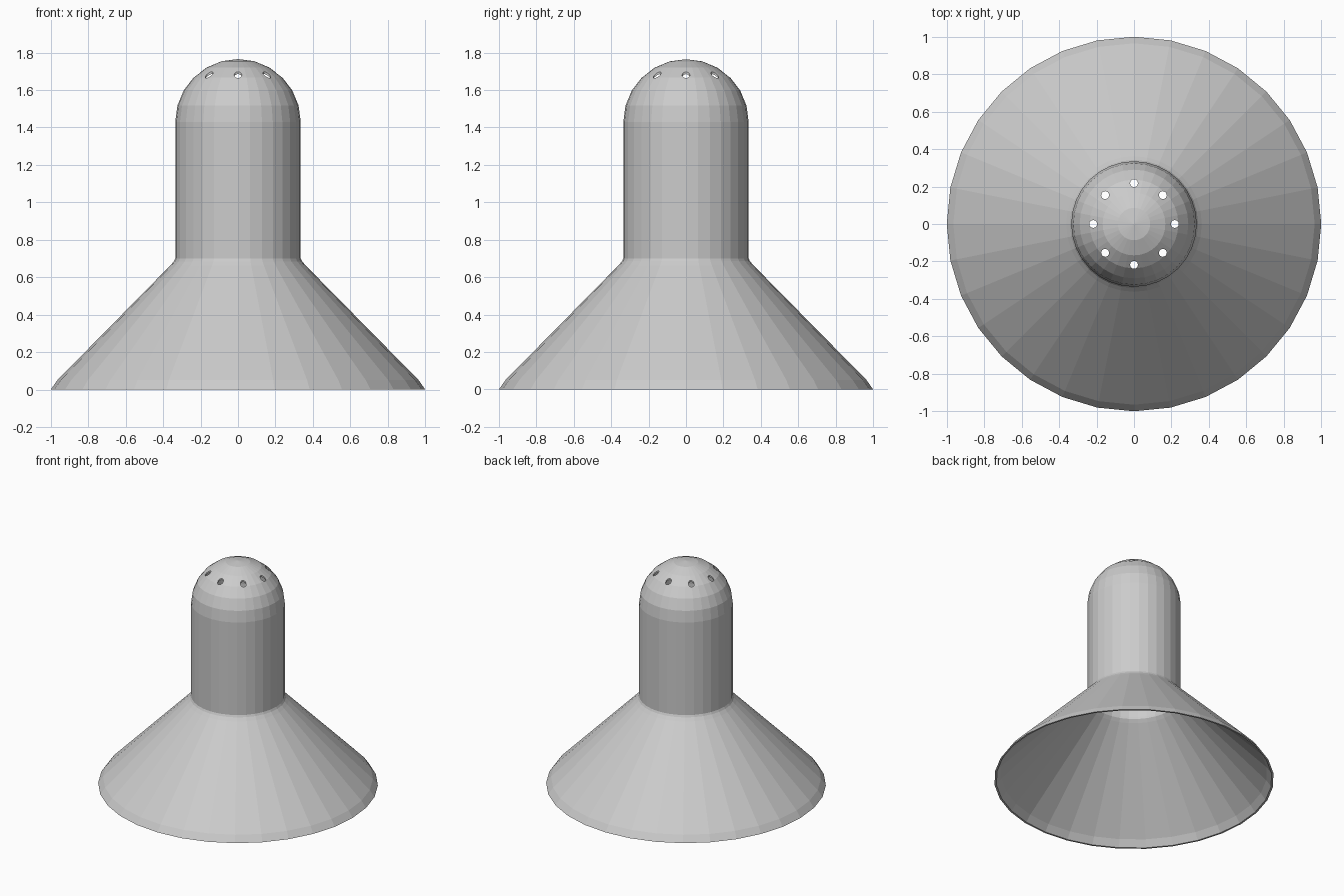
import bpy, bmesh
from math import sin, cos, pi, radians

cube = bpy.data.objects.get("Cube")
if cube:
    bpy.data.objects.remove(cube, do_unlink=True)

SIDES = 32
WALL = 0.01
RADIUS = 0.335
DOME_Z = 1.43

grey = bpy.data.materials.new("light grey")
grey.use_nodes = True
colour = (0.6, 0.6, 0.6, 1)
grey.diffuse_color = colour
grey.node_tree.nodes["Principled BSDF"].inputs["Base Color"].default_value = colour


def make_object(name, bm):
    mesh = bpy.data.meshes.new(name)
    bm.to_mesh(mesh)
    bm.free()
    obj = bpy.data.objects.new(name, mesh)
    bpy.context.collection.objects.link(obj)
    mesh.materials.append(grey)
    return obj


def shade_profile(inset):
    """Dome, straight neck and flared skirt, from the pole to the rim."""
    r = RADIUS - inset
    dome = [(r * sin(radians(a)), DOME_Z + r * cos(radians(a))) for a in range(0, 91, 15)]
    skirt = [(RADIUS, 0.70), (0.342, 0.685), (0.362, 0.662), (0.965, 0.05), (1.0, 0.0)]
    return dome + [(x - inset * (1 if z > 0.69 else 1.4), z) for x, z in skirt]


# Lamp shade: thin closed wall turned around the z axis
bm = bmesh.new()
outline = shade_profile(0) + shade_profile(WALL)[::-1]
verts = [bm.verts.new((x, 0, z)) for x, z in outline]
edges = [bm.edges.new(pair) for pair in zip(verts, verts[1:])]
bmesh.ops.spin(bm, geom=verts + edges, cent=(0, 0, 0), axis=(0, 0, 1),
               angle=2 * pi, steps=SIDES, use_duplicate=False)
bmesh.ops.remove_doubles(bm, verts=bm.verts, dist=0.0005)
bmesh.ops.recalc_face_normals(bm, faces=bm.faces)
shade = make_object("lamp_shade", bm)

# Ring of eight vent holes in the dome
bm = bmesh.new()
for i in range(8):
    a = i * pi / 4
    hole = bmesh.ops.create_cone(bm, cap_ends=True, segments=16, radius1=0.021,
                                 radius2=0.021, depth=0.4)
    bmesh.ops.translate(bm, verts=hole["verts"], vec=(0.218 * cos(a), 0.218 * sin(a), 1.7))
cutter = make_object("vent_cutter", bm)
cutter.hide_render = True
cutter.hide_set(True)

vents = shade.modifiers.new("vents", "BOOLEAN")
vents.operation = "DIFFERENCE"
vents.solver = "EXACT"
vents.object = cutter

bpy.ops.object.select_all(action="DESELECT")
bpy.context.view_layer.objects.active = shade
shade.select_set(True)
bpy.ops.object.modifier_apply(modifier="vents")
bpy.data.objects.remove(cutter, do_unlink=True)
